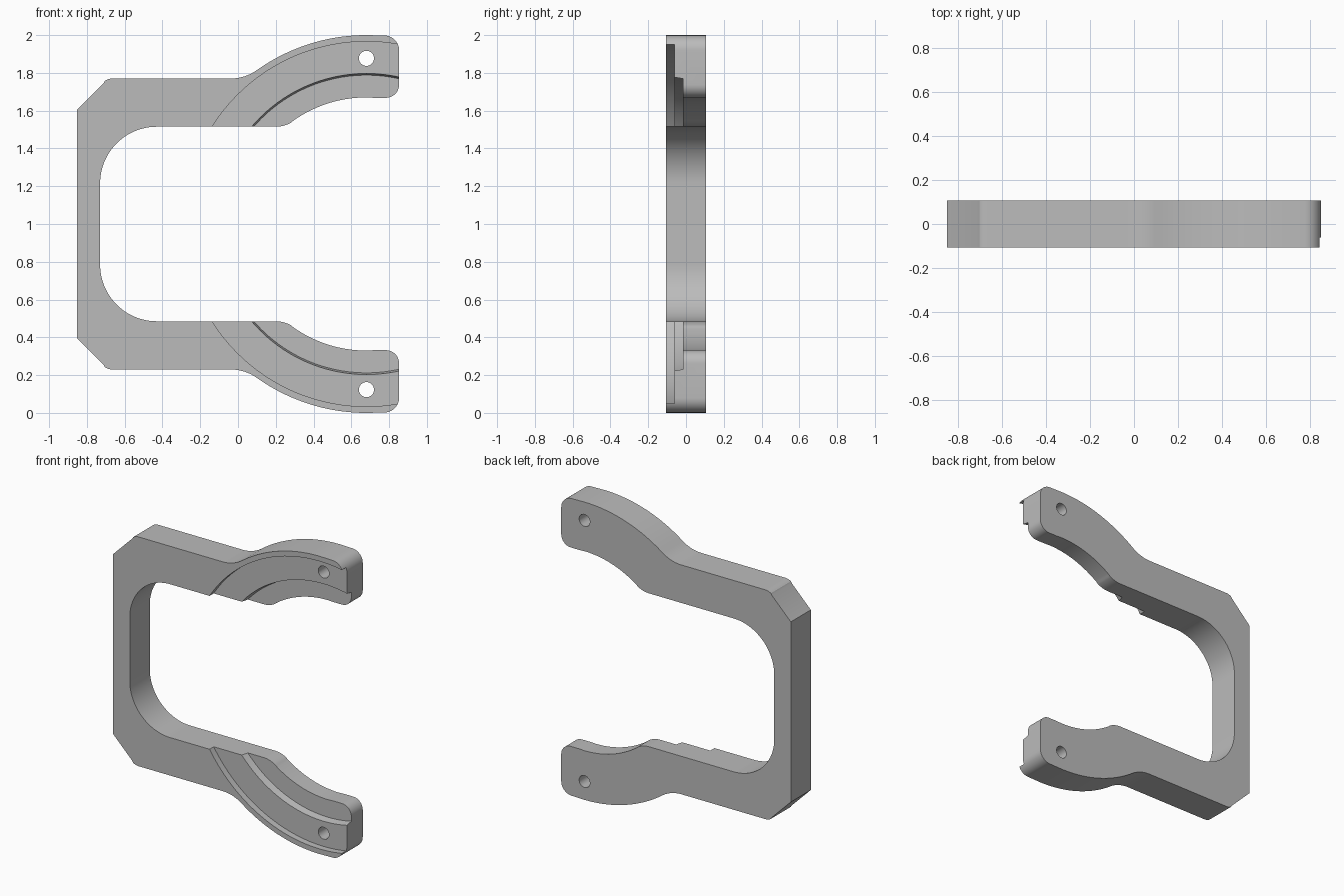
import bpy, bmesh
from math import cos, sin, radians, atan2, pi

if "Cube" in bpy.data.objects:
    bpy.data.objects.remove(bpy.data.objects["Cube"])

HALF = 0.106                      # half thickness
HUB_X, HUB_Z = 0.68, 1.0          # common centre of the curved jaws

grey = bpy.data.materials.new("Neutral grey")
grey.use_nodes = True
grey.diffuse_color = (0.5, 0.5, 0.5, 1)
grey.node_tree.nodes["Principled BSDF"].inputs["Base Color"].default_value = (0.5, 0.5, 0.5, 1)


def arc(cx, cz, r, start, end, n):
    """Points along an arc in the x-z plane, angles in radians."""
    return [(cx + r * cos(start + (end - start) * i / n),
             cz + r * sin(start + (end - start) * i / n)) for i in range(n + 1)]


def prism(name, rings):
    """Solid through matching outlines, each given as (y, points)."""
    bm = bmesh.new()
    loops = [[bm.verts.new((x, y, z)) for x, z in pts] for y, pts in rings]
    for a, b in zip(loops, loops[1:]):
        for i in range(len(a)):
            j = (i + 1) % len(a)
            bm.faces.new((a[i], a[j], b[j], b[i]))
    bm.faces.new(loops[0])
    bm.faces.new(loops[-1])
    bmesh.ops.recalc_face_normals(bm, faces=bm.faces)
    mesh = bpy.data.meshes.new(name)
    bm.to_mesh(mesh)
    bm.free()
    mesh.materials.append(grey)
    ob = bpy.data.objects.new(name, mesh)
    bpy.context.collection.objects.link(ob)
    return ob


def disc(cx, cz, r, n):
    return arc(cx, cz, r, 0, 2 * pi * (n - 1) / n, n - 1)


def cut(target, cutter):
    bpy.context.view_layer.objects.active = target
    mod = target.modifiers.new("Cut", 'BOOLEAN')
    mod.operation = 'DIFFERENCE'
    mod.solver = 'EXACT'
    mod.object = cutter
    bpy.ops.object.modifier_apply(modifier=mod.name)
    bpy.data.objects.remove(cutter)


# Upper half of the outline: outer edge, jaw tip, inner edge
swell_z, throat_z = 2.012, 1.676          # centres of the blending fillets
out_a = atan2(swell_z - HUB_Z, -0.04 - HUB_X)
in_a = atan2(throat_z - HUB_Z, 0.2 - HUB_X)
upper = [(-0.853, 1.605), (-0.71, 1.748)]
upper += arc(-0.665, 1.70, 0.07, radians(125), radians(90), 6)
upper += arc(-0.04, swell_z, 0.242, -pi / 2, out_a - pi, 12)
upper += arc(HUB_X, HUB_Z, 1.0, out_a, pi / 2, 32)[1:]
upper += arc(0.775, 1.92, 0.078, pi / 2, 0, 10)
upper += arc(0.783, 1.738, 0.07, 0, -pi / 2, 10)
upper += [(0.72, 1.668)]
upper += arc(HUB_X, HUB_Z, 0.67, pi / 2, in_a, 28)
upper += arc(0.2, throat_z, 0.161, in_a - pi, -pi / 2, 10)[1:]
upper += arc(-0.43, 1.215, 0.30, pi / 2, pi, 24)
outline = upper + [(x, 2 - z) for x, z in reversed(upper)]

frame = prism("clamp_frame", [(-HALF, outline), (HALF, outline)])

# Two stepped circular recesses in the front of the jaws
cut(frame, prism("outer_recess", [(-0.3, disc(HUB_X, HUB_Z, 0.966, 160)),
                                  (-0.062, disc(HUB_X, HUB_Z, 0.966, 160))]))
cut(frame, prism("inner_recess", [(-0.3, disc(HUB_X, HUB_Z, 0.797, 160)),
                                  (-0.062, disc(HUB_X, HUB_Z, 0.797, 160)),
                                  (-0.015, disc(HUB_X, HUB_Z, 0.788, 160))]))

# Pin hole through each jaw
for side in (1, -1):
    ring = disc(HUB_X, HUB_Z + side * 0.877, 0.04, 32)
    cut(frame, prism("pin_hole", [(-0.3, ring), (0.3, ring)]))

bpy.ops.object.select_all(action='DESELECT')
frame.select_set(True)
bpy.context.view_layer.objects.active = frame
bpy.ops.object.shade_smooth_by_angle(angle=radians(25))
